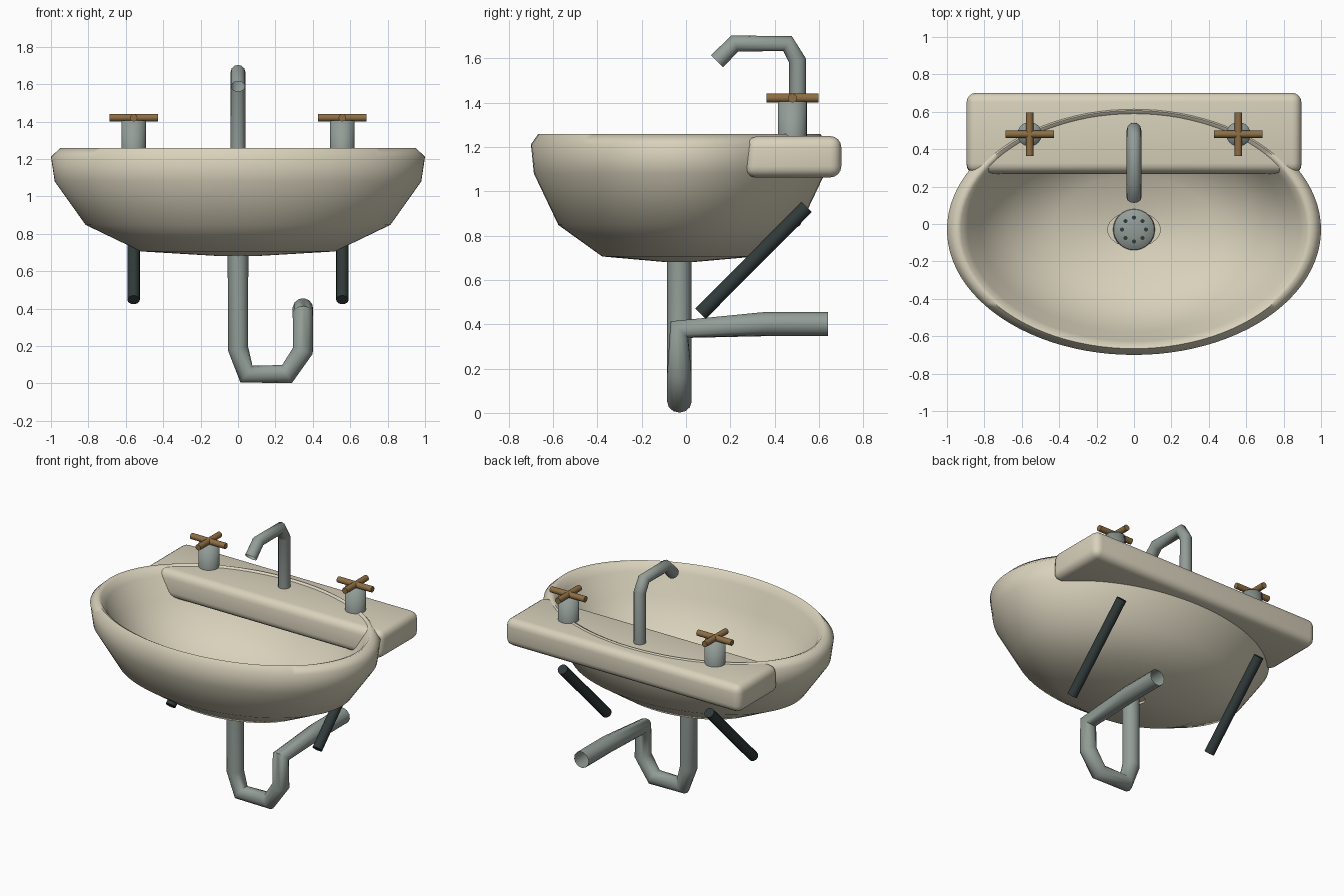
import bpy, bmesh, math
from mathutils import Vector

cube = bpy.data.objects.get("Cube")
if cube:
    bpy.data.objects.remove(cube, do_unlink=True)


def material(name, rgb):
    m = bpy.data.materials.new(name)
    m.use_nodes = True
    m.diffuse_color = (*rgb, 1)
    bsdf = next(n for n in m.node_tree.nodes if n.type == "BSDF_PRINCIPLED")
    bsdf.inputs["Base Color"].default_value = (*rgb, 1)
    return m


CERAMIC = material("cream ceramic", (0.69, 0.64, 0.50))
STEEL = material("grey steel", (0.29, 0.335, 0.31))
BRASS = material("brass", (0.27, 0.155, 0.057))
IRON = material("dark iron", (0.03, 0.042, 0.042))


def finish(obj, mat, angle=40):
    obj.data.materials.clear()
    obj.data.materials.append(mat)
    bpy.ops.object.select_all(action="DESELECT")
    obj.select_set(True)
    bpy.context.view_layer.objects.active = obj
    bpy.ops.object.shade_smooth_by_angle(angle=math.radians(angle))
    return obj


def mesh_object(name, bm, mat, angle=40):
    bmesh.ops.recalc_face_normals(bm, faces=bm.faces)
    mesh = bpy.data.meshes.new(name)
    bm.to_mesh(mesh)
    bm.free()
    obj = bpy.data.objects.new(name, mesh)
    bpy.context.collection.objects.link(obj)
    return finish(obj, mat, angle)


def lathe(name, profile, mat, center=(0, 0), squash=1.0, steps=32, angle=40):
    """Turn (radius, z) points around z; zero radius closes an end."""
    bm = bmesh.new()
    rings = []
    for r, z in profile:
        count = steps if r > 0 else 1
        rings.append([bm.verts.new((center[0] + r * math.cos(math.tau * i / steps),
                                    center[1] + squash * r * math.sin(math.tau * i / steps), z))
                      for i in range(count)])
    for a, b in zip(rings, rings[1:]):
        for i in range(steps):
            j = (i + 1) % steps
            corners = [a[i % len(a)], a[j % len(a)], b[j % len(b)], b[i % len(b)]]
            bm.faces.new(list(dict.fromkeys(corners)))
    return mesh_object(name, bm, mat, angle)


def rod(name, start, end, radius, mat, sides=16):
    start, end = Vector(start), Vector(end)
    axis = end - start
    bm = bmesh.new()
    bmesh.ops.create_cone(bm, cap_ends=True, segments=sides, radius1=radius,
                          radius2=radius, depth=axis.length)
    obj = mesh_object(name, bm, mat, 50)
    obj.rotation_mode = "QUATERNION"
    obj.rotation_quaternion = axis.to_track_quat("Z", "Y")
    obj.location = (start + end) / 2
    return obj


def pipe(name, points, radius, mat):
    """Open-ended bent pipe along a polyline."""
    curve = bpy.data.curves.new(name, "CURVE")
    curve.dimensions = "3D"
    curve.bevel_depth = radius
    curve.bevel_resolution = 4
    spline = curve.splines.new("POLY")
    spline.points.add(len(points) - 1)
    for p, co in zip(spline.points, points):
        p.co = (*co, 1)
    obj = bpy.data.objects.new(name, curve)
    bpy.context.collection.objects.link(obj)
    bpy.ops.object.select_all(action="DESELECT")
    obj.select_set(True)
    bpy.context.view_layer.objects.active = obj
    bpy.ops.object.convert(target="MESH")
    return finish(bpy.context.view_layer.objects.active, mat, 65)


# Oval basin: recessed outlet, outside, rolled rim, inside, recessed outlet
CY = -0.03
lathe("basin", [(0, 0.695), (0.10, 0.695), (0.10, 0.681), (0.52, 0.706), (0.815, 0.848),
                (0.98, 1.08), (1.0, 1.212), (0.95, 1.259), (0.925, 1.249), (0.89, 1.205),
                (0.815, 1.07), (0.665, 0.89), (0.43, 0.775), (0.14, 0.735), (0.14, 0.72),
                (0, 0.72)],
      CERAMIC, (0, CY), 0.67, 96, 75)

# Back shelf with rounded edges and a front that leans forward at the bottom
bm = bmesh.new()
bmesh.ops.create_cube(bm, size=1)
for v in bm.verts:
    lean = 0.012 if v.co.y < 0 and v.co.z > 0 else 0
    v.co = (v.co.x * 1.79, 0.482 + v.co.y * 0.438 + lean, 1.156 + v.co.z * 0.186)
bmesh.ops.bevel(bm, geom=bm.edges[:], offset=0.05, segments=4, profile=0.5, affect="EDGES")
mesh_object("back_shelf", bm, CERAMIC)

# Drain strainer with a ring of holes
lathe("drain_strainer", [(0.112, 0.73), (0.108, 0.745), (0.085, 0.76), (0.045, 0.768),
                         (0, 0.77)], STEEL, (0, CY))
for i in range(8):
    a = math.tau * i / 8
    x, y = 0.064 * math.cos(a), CY + 0.064 * math.sin(a)
    rod(f"drain_hole_{i + 1}", (x, y, 0.761), (x, y, 0.769), 0.011, IRON, 12)

# Spout and waste pipe
pipe("spout", [(0, 0.503, 1.23), (0, 0.503, 1.59), (0, 0.458, 1.667),
               (0, 0.22, 1.667), (0, 0.14, 1.587)], 0.039, STEEL)
pipe("waste_pipe", [(0, CY, 0.72), (0, CY, 0.187), (0.045, CY, 0.05), (0.262, CY, 0.05),
                    (0.347, CY, 0.175), (0.347, CY, 0.376), (0.347, 0.36, 0.401),
                    (0.347, 0.642, 0.401)], 0.055, STEEL)

# Taps and support rods on both sides
for side, s in (("left", 1), ("right", -1)):
    x, y, z = s * 0.558, 0.48, 1.421
    lathe(f"{side}_tap_base", [(0.065, 1.23), (0.065, 1.405), (0, 1.405)],
          STEEL, (x, y), angle=100)
    rod(f"{side}_tap_crossbar", (x - 0.13, y, z), (x + 0.13, y, z), 0.02, BRASS)
    rod(f"{side}_tap_lever", (x, y - 0.117, z), (x, y + 0.117, z), 0.02, BRASS)
    rod(f"{side}_support_rod", (x, 0.065, 0.447), (x, 0.545, 0.93), 0.033, IRON)
